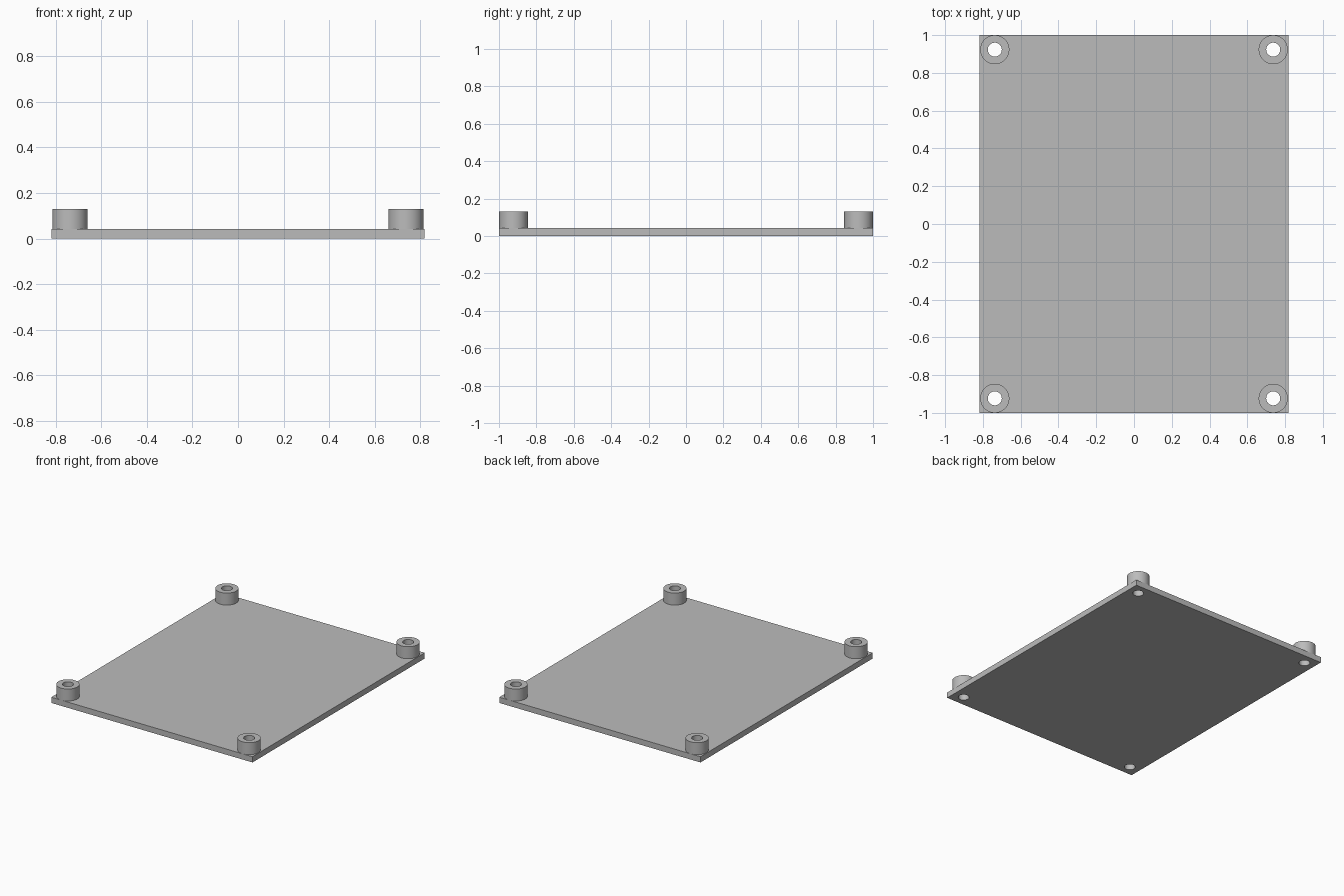
import bpy, bmesh, math

cube = bpy.data.objects.get("Cube")
if cube:
    bpy.data.objects.remove(cube, do_unlink=True)

HALF_X, HALF_Y, THICK, TOP = 0.818, 1.0, 0.042, 0.13
POST_X, POST_Y, POST_R, HOLE_R = 0.737, 0.923, 0.077, 0.037
SIDES = 64

grey = bpy.data.materials.new("mid_grey")
grey.use_nodes = True
grey.diffuse_color = (0.5, 0.5, 0.5, 1)
grey.node_tree.nodes["Principled BSDF"].inputs["Base Color"].default_value = (0.5, 0.5, 0.5, 1)


def make_object(name, bm):
    bmesh.ops.recalc_face_normals(bm, faces=bm.faces)
    mesh = bpy.data.meshes.new(name)
    bm.to_mesh(mesh)
    bm.free()
    obj = bpy.data.objects.new(name, mesh)
    bpy.context.collection.objects.link(obj)
    mesh.materials.append(grey)
    return obj


def smooth(obj):
    bpy.ops.object.select_all(action='DESELECT')
    obj.select_set(True)
    bpy.context.view_layer.objects.active = obj
    bpy.ops.object.shade_smooth_by_angle(angle=math.radians(30))


def tube(name, x, y):
    """Hollow post: a square-section ring spun from its wall profile."""
    bm = bmesh.new()
    profile = [(HOLE_R, THICK), (POST_R, THICK), (POST_R, TOP), (HOLE_R, TOP)]
    rings = []
    for i in range(SIDES):
        a = math.tau * i / SIDES
        rings.append([bm.verts.new((x + r * math.cos(a), y + r * math.sin(a), z))
                      for r, z in profile])
    for i in range(SIDES):
        a, b = rings[i], rings[(i + 1) % SIDES]
        for j in range(4):
            k = (j + 1) % 4
            bm.faces.new((a[j], b[j], b[k], a[k]))
    return make_object(name, bm)


# Flat base plate
bm = bmesh.new()
bmesh.ops.create_cube(bm, size=1)
for v in bm.verts:
    v.co = (v.co.x * 2 * HALF_X, v.co.y * 2 * HALF_Y, (v.co.z + 0.5) * THICK)
plate = make_object("base_plate", bm)

# Corner posts, and cutters for the screw holes through the plate
cutter_bm = bmesh.new()
for side, sx in (("right", -1), ("left", 1)):
    for end, sy in (("front", -1), ("back", 1)):
        x, y = sx * POST_X, sy * POST_Y
        smooth(tube(f"{end}_{side}_post", x, y))
        drill = bmesh.ops.create_cone(cutter_bm, cap_ends=True, segments=SIDES,
                                      radius1=HOLE_R, radius2=HOLE_R, depth=0.4)
        bmesh.ops.translate(cutter_bm, verts=drill["verts"], vec=(x, y, 0))
cutter = make_object("screw_hole_cutter", cutter_bm)
cutter.hide_render = True
cutter.hide_set(True)

drilling = plate.modifiers.new("screw_holes", 'BOOLEAN')
drilling.operation = 'DIFFERENCE'
drilling.solver = 'EXACT'
drilling.object = cutter
smooth(plate)
